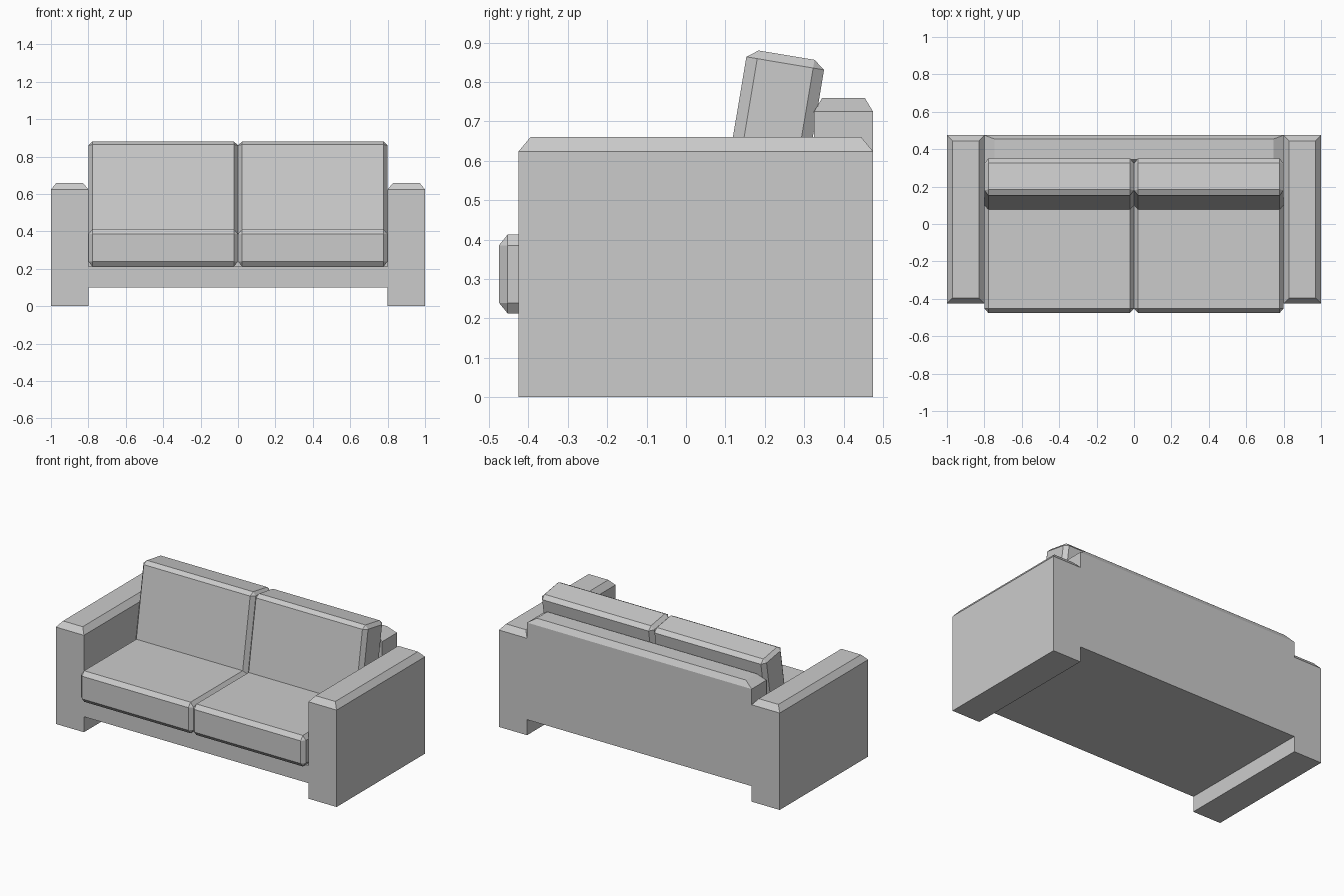
import bpy, bmesh
from math import radians
from itertools import product

if "Cube" in bpy.data.objects:
    bpy.data.objects.remove(bpy.data.objects["Cube"])


def hull(name, points):
    """Convex solid with flat n-gon faces around the given points."""
    bm = bmesh.new()
    for p in points:
        bm.verts.new(p)
    bmesh.ops.convex_hull(bm, input=bm.verts[:])
    bmesh.ops.dissolve_limit(bm, angle_limit=radians(1), verts=bm.verts[:], edges=bm.edges[:])
    bmesh.ops.recalc_face_normals(bm, faces=bm.faces[:])
    me = bpy.data.meshes.new(name)
    bm.to_mesh(me)
    bm.free()
    ob = bpy.data.objects.new(name, me)
    bpy.context.collection.objects.link(ob)
    return ob


def block(name, x, y, z, inset=(0, 0, 0)):
    """Box with only its top rim chamfered by inset."""
    ix, iy, iz = inset
    pts = [(a, b, c) for a, b, c in product(x, y, (z[0], z[1] - iz))]
    pts += [(a, b, z[1]) for a in (x[0] + ix, x[1] - ix) for b in (y[0] + iy, y[1] - iy)] if iz else []
    return hull(name, pts)


def cushion(name, size, chamfer, loc, tilt=0):
    """Box with every edge chamfered."""
    pts = []
    for s in product((-1, 1), repeat=3):
        for axis in range(3):
            pts.append([s[i] * (size[i] / 2 - (0 if i == axis else chamfer[i])) for i in range(3)])
    ob = hull(name, pts)
    ob.location = loc
    ob.rotation_euler.x = radians(tilt)
    return ob


# Frame: base and backrest between the arms
block("base", (-0.8, 0.8), (-0.425, 0.475), (0.10, 0.213))
block("backrest", (-0.8, 0.8), (0.325, 0.475), (0.213, 0.76), (0.055, 0.021, 0.035))

for side, s in (("left", -1), ("right", 1)):
    # Arm reaching down to the floor
    block(side + "_arm", sorted((0.8 * s, 1.0 * s)), (-0.425, 0.475), (0, 0.66), (0.03, 0.03, 0.036))
    # Seat cushion and leaning back cushion
    cushion(side + "_seat_cushion", (0.8, 0.8, 0.2), (0.021, 0.022, 0.027), (0.4 * s, -0.075, 0.3125))
    cushion(side + "_back_cushion", (0.8, 0.2, 0.55), (0.021, 0.028, 0.021), (0.4 * s, 0.21, 0.597), -9.5)
